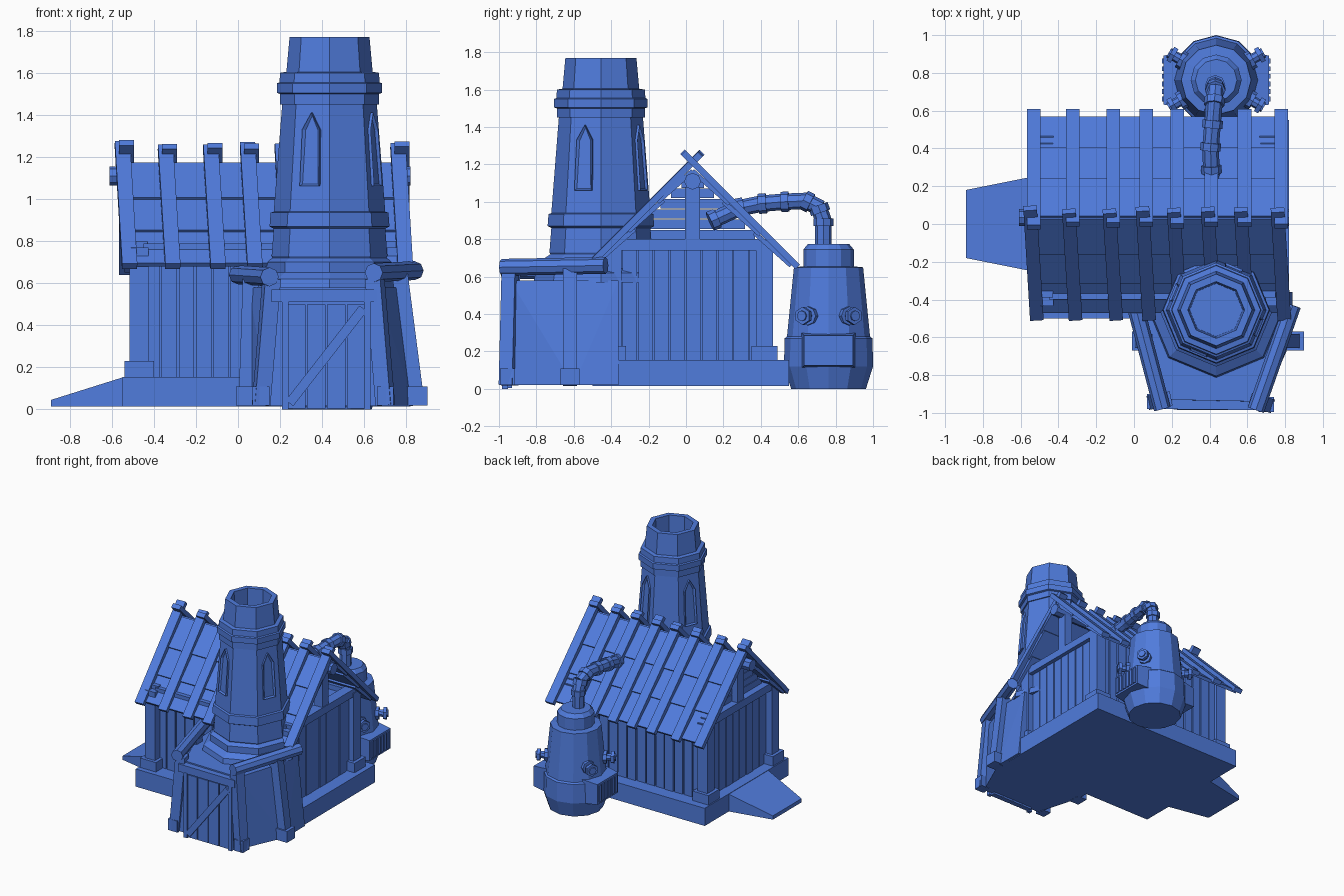
import bpy, bmesh, math, random
from mathutils import Vector, Matrix

if "Cube" in bpy.data.objects:
    bpy.data.objects.remove(bpy.data.objects["Cube"])
random.seed(4)

mat = bpy.data.materials.new("plain blue")
mat.use_nodes = True
BLUE = (0.08, 0.2, 0.72, 1)
mat.diffuse_color = BLUE
mat.node_tree.nodes["Principled BSDF"].inputs["Base Color"].default_value = BLUE


def finish(name, bm, matrix=None):
    bmesh.ops.recalc_face_normals(bm, faces=bm.faces)
    mesh = bpy.data.meshes.new(name)
    bm.to_mesh(mesh)
    bm.free()
    mesh.materials.append(mat)
    ob = bpy.data.objects.new(name, mesh)
    if matrix:
        ob.matrix_world = matrix
    bpy.context.collection.objects.link(ob)
    return ob


def box(name, lo, hi):
    lo, hi = Vector(lo), Vector(hi)
    bm = bmesh.new()
    bmesh.ops.create_cube(bm, size=1)
    return finish(name, bm, Matrix.Translation((lo + hi) / 2) @ Matrix.Diagonal((*(hi - lo), 1)))


def bar(name, p, q, w, d=None, sides=0):
    """Beam from p to q: rectangular w by d, or round with radius w."""
    p, q = Vector(p), Vector(q)
    bm = bmesh.new()
    if sides:
        bmesh.ops.create_cone(bm, cap_ends=True, segments=sides, radius1=w, radius2=w, depth=1)
        scale = (1, 1, (q - p).length, 1)
    else:
        bmesh.ops.create_cube(bm, size=1)
        scale = (w, d or w, (q - p).length, 1)
    rot = (q - p).to_track_quat('Z', 'Y').to_matrix().to_4x4()
    return finish(name, bm, Matrix.Translation((p + q) / 2) @ rot @ Matrix.Diagonal(scale))


def hull(name, points):
    bm = bmesh.new()
    for p in points:
        bm.verts.new(p)
    bmesh.ops.convex_hull(bm, input=bm.verts)
    bmesh.ops.dissolve_limit(bm, angle_limit=0.02, verts=bm.verts, edges=bm.edges)
    return finish(name, bm)


def lathe(name, profile, sides, x, y):
    bm = bmesh.new()
    rings = []
    for r, z in profile:
        rings.append([bm.verts.new((r * math.cos(i * math.tau / sides),
                                    r * math.sin(i * math.tau / sides), z)) for i in range(sides)])
    for a, b in zip(rings, rings[1:]):
        for i in range(sides):
            j = (i + 1) % sides
            bm.faces.new((a[i], a[j], b[j], b[i]))
    bm.faces.new(rings[0])
    bm.faces.new(rings[-1])
    return finish(name, bm, Matrix.Translation((x, y, 0)))


# Foundation and ramp
box("foundation", (-0.55, -0.5, 0.015), (0.82, 0.55, 0.155))
hull("ramp", [(x, s * y, z) for s in (-1, 1) for x, y, z in
              ((-0.89, 0.18, 0.015), (-0.89, 0.18, 0.045), (-0.54, 0.25, 0.015), (-0.54, 0.25, 0.155))])

# House walls with plank cladding
X0, X1, Y0, Y1 = -0.45, 0.70, -0.36, 0.43
box("house_core", (X0, Y0, 0.15), (X1, Y1, 0.75))
for i in range(14):
    x = X0 + 0.005 + i * 0.082
    for side, y in (("front", Y0), ("back", Y1)):
        t = 0.012 + random.random() * 0.008
        box(side + "_plank", (x, y - t, 0.15), (x + 0.072, y + t, 0.76))
for i in range(9):
    y = Y0 + 0.02 + i * 0.085
    for side, x in (("left", X1), ("right", X0)):
        t = 0.012 + random.random() * 0.008
        box(side + "_plank", (x - t, y, 0.15), (x + t, y + 0.078, 0.75))

# Corner posts with feet, plates and king posts
for x in (-0.47, 0.71):
    for y in (-0.39, 0.42):
        box("corner_post", (x - 0.045, y - 0.045, 0.15), (x + 0.045, y + 0.045, 0.77))
        box("post_foot", (x - 0.07, y - 0.07, 0.15), (x + 0.07, y + 0.07, 0.23))
    box("tie_beam", (x - 0.04, -0.39, 0.74), (x + 0.04, 0.43, 0.8))
    box("king_post", (x - 0.035, -0.005, 0.79), (x + 0.035, 0.075, 1.08))
for y in (-0.37, 0.4):
    box("wall_plate", (X0, y - 0.03, 0.73), (X1, y + 0.03, 0.79))

# Closed gable of lapped boards on the ramp side
for i in range(6):
    z = 0.8 + i * 0.055
    half = 1.1 - z + 0.035
    box("gable_board", (-0.455, 0.035 - half, z), (-0.43 + 0.008 * (i % 2), 0.035 + half, z + 0.05))

# Roof: ridge log, three rows of boards per slope, battens crossing at the ridge
RY, RZ = 0.035, 1.165
bar("ridge_log", (-0.61, RY, 1.11), (0.82, RY, 1.11), 0.045, sides=8)


def slope(s, x, d, lift):
    """Point d down slope s, raised by lift from the boards."""
    k = math.sqrt(0.5)
    return (x, RY + s * k * (d + lift), RZ + k * (lift - d))


for s, length in ((-1, 0.66), (1, 0.7)):
    for row in range(3):
        a = row * length / 3
        b = a + length / 3 + 0.03
        bar("roof_boards", slope(s, 0.14 - 0.01 * row, a, 0), slope(s, 0.14 - 0.01 * row, b, 0.015),
            1.32, 0.025)
    for x in (-0.55, -0.345, -0.13, 0.045, 0.21, 0.39, 0.565, 0.76):
        lean = 0.035 if s < 0 else 0
        shift = 0 if s < 0 else 0.02
        over = -0.08 - random.random() * 0.03
        bar("roof_batten", slope(s, x + shift, over, 0.035), slope(s, x + shift + lean, length + 0.06, 0.035),
            0.072, 0.035)

# Furnace house under the tower
foot = [(0.15, -0.95), (0.68, -0.96), (0.84, -0.6), (0.84, -0.36), (0.04, -0.36), (0.05, -0.6)]
head = [(0.18, -0.93), (0.66, -0.94), (0.77, -0.6), (0.78, -0.36), (0.04, -0.36), (0.05, -0.6)]
hull("furnace_house", [(x, y, 0.02) for x, y in foot] + [(x, y, 0.58) for x, y in head])
for p, q in (((0.0, -0.41, 0.64), (0.15, -0.98, 0.63)), ((0.84, -0.43, 0.66), (0.645, -0.985, 0.65))):
    bar("eave_log", p, q, 0.045, sides=8)
for p, q in (((0.11, -0.94, 0.02), (0.16, -0.93, 0.62)), ((0.70, -0.955, 0.02), (0.65, -0.94, 0.62)),
             ((0.04, -0.62, 0.02), (0.06, -0.62, 0.62)), ((0.85, -0.62, 0.02), (0.77, -0.62, 0.64))):
    bar("furnace_post", p, q, 0.075)
    bar("furnace_post_foot", p, (p[0], p[1], 0.11), 0.1 if p[1] > -0.7 else 0.08)
bar("door_lintel", (0.16, -0.955, 0.54), (0.66, -0.96, 0.54), 0.05, 0.06)

# Plank door with brace
for i in range(4):
    x = 0.235 + i * 0.094
    box("door_plank", (x, -0.972, 0.005), (x + 0.087, -0.93, 0.5))
for x in (0.225, 0.615):
    bar("door_stile", (x, -0.968, 0.0), (x, -0.968, 0.515), 0.03)
bar("door_brace", (0.245, -0.975, 0.03), (0.595, -0.975, 0.48), 0.02, 0.045)

# Octagonal chimney tower, open at the top
TX, TY = 0.435, -0.455
lathe("chimney_tower", [
    (0.36, 0.57), (0.35, 0.62), (0.30, 0.65), (0.30, 0.70), (0.27, 0.72), (0.275, 0.73), (0.265, 0.86),
    (0.285, 0.87), (0.28, 0.935), (0.265, 0.94), (0.225, 1.45), (0.235, 1.45), (0.235, 1.5),
    (0.25, 1.505), (0.25, 1.55), (0.238, 1.555), (0.235, 1.6), (0.205, 1.605), (0.19, 1.77),
    (0.15, 1.77), (0.14, 1.35)], 8, TX, TY)

# Pointed windows on alternate faces
arch = [(-0.05, 0), (0.05, 0), (0.045, 0.27), (0.0, 0.35), (-0.045, 0.27)]
for i in range(4):
    bm = bmesh.new()
    face = bm.faces.new([bm.verts.new((0, y, z)) for y, z in arch])
    out = bmesh.ops.extrude_face_region(bm, geom=[face])["geom"]
    bmesh.ops.translate(bm, vec=(0.03, 0, 0), verts=[g for g in out if isinstance(g, bmesh.types.BMVert)])
    bmesh.ops.recalc_face_normals(bm, faces=bm.faces)
    front = [f for f in bm.faces if f.normal.x > 0.9]
    bmesh.ops.inset_region(bm, faces=front, thickness=0.014)
    bmesh.ops.translate(bm, vec=(-0.012, 0, 0), verts=front[0].verts)
    turn = Matrix.Rotation(math.radians(-112.5 + 90 * i), 4, 'Z')
    place = Matrix.Translation((0.221, 0, 1.06)) @ Matrix.Rotation(math.radians(-4.2), 4, 'Y')
    finish("tower_window", bm, Matrix.Translation((TX, TY, 0)) @ turn @ place)

# Boiler tank
BX, BY = 0.435, 0.762
lathe("boiler_tank", [(0.2, 0), (0.238, 0.12), (0.235, 0.27), (0.222, 0.28), (0.185, 0.65),
                      (0.135, 0.655), (0.135, 0.745), (0.11, 0.775), (0.06, 0.775)], 12, BX, BY)
for s in (-1, 1):
    hull("vent_box", [(BX + s * x, BY + y, z) for x, e in ((0.15, 0), (0.28, 0.015))
                      for y in (-0.145 + e, 0.145 - e) for z in (0.11 + e, 0.3 - e)])
    for i in range(6):
        y = BY - 0.1 + i * 0.04
        bar("vent_slat", (BX + s * 0.28, y, 0.14), (BX + s * 0.28, y, 0.27), 0.016, 0.026)
    for t in (-1, 1):
        a = Vector((s * math.cos(math.pi / 6), t * math.sin(math.pi / 6), 0))
        c = Vector((BX, BY, 0.39))
        bar("valve_stem", c + a * 0.18, c + a * 0.29, 0.028, sides=8)
        bar("valve_collar", c + a * 0.19, c + a * 0.225, 0.05, sides=8)
        bar("valve_wheel", c + a * 0.255, c + a * 0.28, 0.048, sides=6)

# Jointed steam pipe into the roof
path = [Vector(p) for p in ((0.43, 0.735, 0.76), (0.43, 0.735, 0.9), (0.43, 0.71, 0.97), (0.425, 0.64, 1.005),
                            (0.415, 0.52, 1.0), (0.405, 0.4, 0.99), (0.41, 0.28, 0.965), (0.43, 0.14, 0.9))]
for p, q in zip(path, path[1:]):
    u = (q - p).normalized()
    bar("steam_pipe", p - u * 0.012, q + u * 0.012, 0.044, sides=8)
    bar("pipe_collar", q - u * 0.03, q + u * 0.012, 0.054, sides=8)
